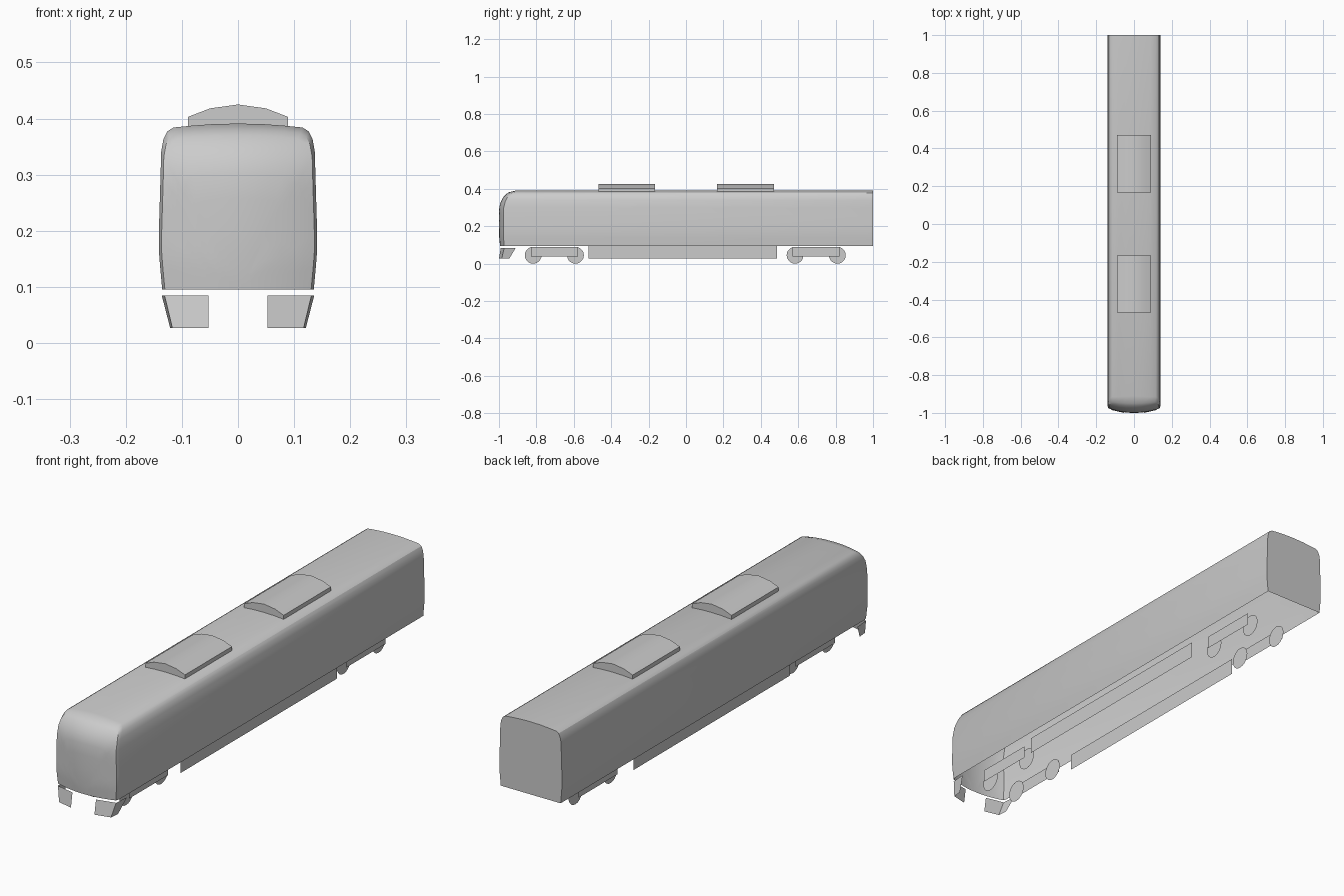
import bpy, bmesh, math

if "Cube" in bpy.data.objects:
    bpy.data.objects.remove(bpy.data.objects["Cube"])


def make(name, verts, faces, smooth=None):
    me = bpy.data.meshes.new(name)
    me.from_pydata(verts, [], faces)
    bm = bmesh.new()
    bm.from_mesh(me)
    bmesh.ops.remove_doubles(bm, verts=bm.verts, dist=1e-5)
    bmesh.ops.recalc_face_normals(bm, faces=bm.faces)
    bm.to_mesh(me)
    bm.free()
    ob = bpy.data.objects.new(name, me)
    bpy.context.collection.objects.link(ob)
    if smooth:
        bpy.ops.object.select_all(action='DESELECT')
        ob.select_set(True)
        bpy.context.view_layer.objects.active = ob
        bpy.ops.object.shade_smooth_by_angle(angle=math.radians(smooth))
    return ob


# Car body: half cross-section (x, z), mirrored; open underneath
BASE = 0.095
half = [(0.135, BASE), (0.139, 0.138), (0.141, 0.165), (0.141, 0.2), (0.1395, 0.25),
        (0.138, 0.3), (0.137, 0.34), (0.133, 0.363), (0.126, 0.377), (0.115, 0.384),
        (0.085, 0.387), (0.045, 0.39), (0, 0.391)]
section = half + [(-x, z) for x, z in reversed(half[:-1])]
n = len(section)


def front_y(x, z):
    # bowed in plan, rounded over into the roof, slight chin tuck
    top = max(0, z - 0.28) / 0.112
    return (-1.0 + 0.024 * (x / 0.135) ** 2 + 0.09 * (1 - math.sqrt(1 - top * top))
            + 0.005 * max(0, 0.15 - z) / 0.055)


rings = [[(x, 1.0, z) for x, z in section],
         [(x, front_y(x, z) + 0.012, z) for x, z in section]]
for f in (0.965, 0.93, 0.89, 0.84, 0.78, 0.7, 0.55, 0.35, 0.15):
    pts = [(x * f, BASE + (z - BASE) * f) for x, z in section]
    rings.append([(x, front_y(x, z), z) for x, z in pts])
verts = [v for r in rings for v in r]
faces = [(r * n + i, r * n + i + 1, (r + 1) * n + i + 1, (r + 1) * n + i)
         for r in range(len(rings) - 1) for i in range(n - 1)]
faces.append(tuple(range(n)))
faces.append(tuple((len(rings) - 1) * n + i for i in range(n)))
make("car_body", verts, faces, 30)

# Roof equipment boxes with a curved lid
lid = [(-0.089, 0.386), (-0.089, 0.403), (-0.05, 0.418), (0, 0.425),
       (0.05, 0.418), (0.089, 0.403), (0.089, 0.386)]
m = len(lid)
for label, y0, y1 in (("front", -0.469, -0.166), ("rear", 0.167, 0.471)):
    v = [(x, y, z) for y in (y0, y1) for x, z in lid]
    f = [(i, i + 1, m + i + 1, m + i) for i in range(m - 1)]
    f += [tuple(range(m)), tuple(range(m, 2 * m))]
    make(label + "_roof_unit", v, f, 30)


def side_panel(name, x, y0, y1, z0, z1):
    make(name, [(x, y0, z0), (x, y1, z0), (x, y1, z1), (x, y0, z1)], [(0, 1, 2, 3)])


for side, s in (("right", 1), ("left", -1)):
    # Underfloor skirt, a flat sheet
    side_panel(side + "_skirt", s * 0.105, -0.52, 0.487, 0.027, BASE)
    # Bogies: flat frame sheets with disc wheels inboard
    for end, c in (("front", -0.704), ("rear", 0.696)):
        side_panel(f"{side}_{end}_bogie_frame", s * 0.09, c - 0.126, c + 0.126, 0.037, 0.089)
        for k, d in (("a", -0.113), ("b", 0.113)):
            ring = [(s * 0.068, c + d + 0.045 * math.cos(a), 0.045 + 0.045 * math.sin(a))
                    for a in (math.tau * i / 20 for i in range(20))]
            make(f"{side}_{end}_wheel_{k}", ring, [tuple(range(20))])
    # Front deflector: plate bent around the corner
    v = [(0.053, -0.990, 0.085), (0.131, -0.972, 0.085), (0.136, -0.91, 0.085),
         (0.053, -1.0, 0.027), (0.117, -0.985, 0.027), (0.121, -0.945, 0.027)]
    make(side + "_deflector", [(s * x, y, z) for x, y, z in v],
         [(0, 1, 4, 3), (1, 2, 5, 4)])
